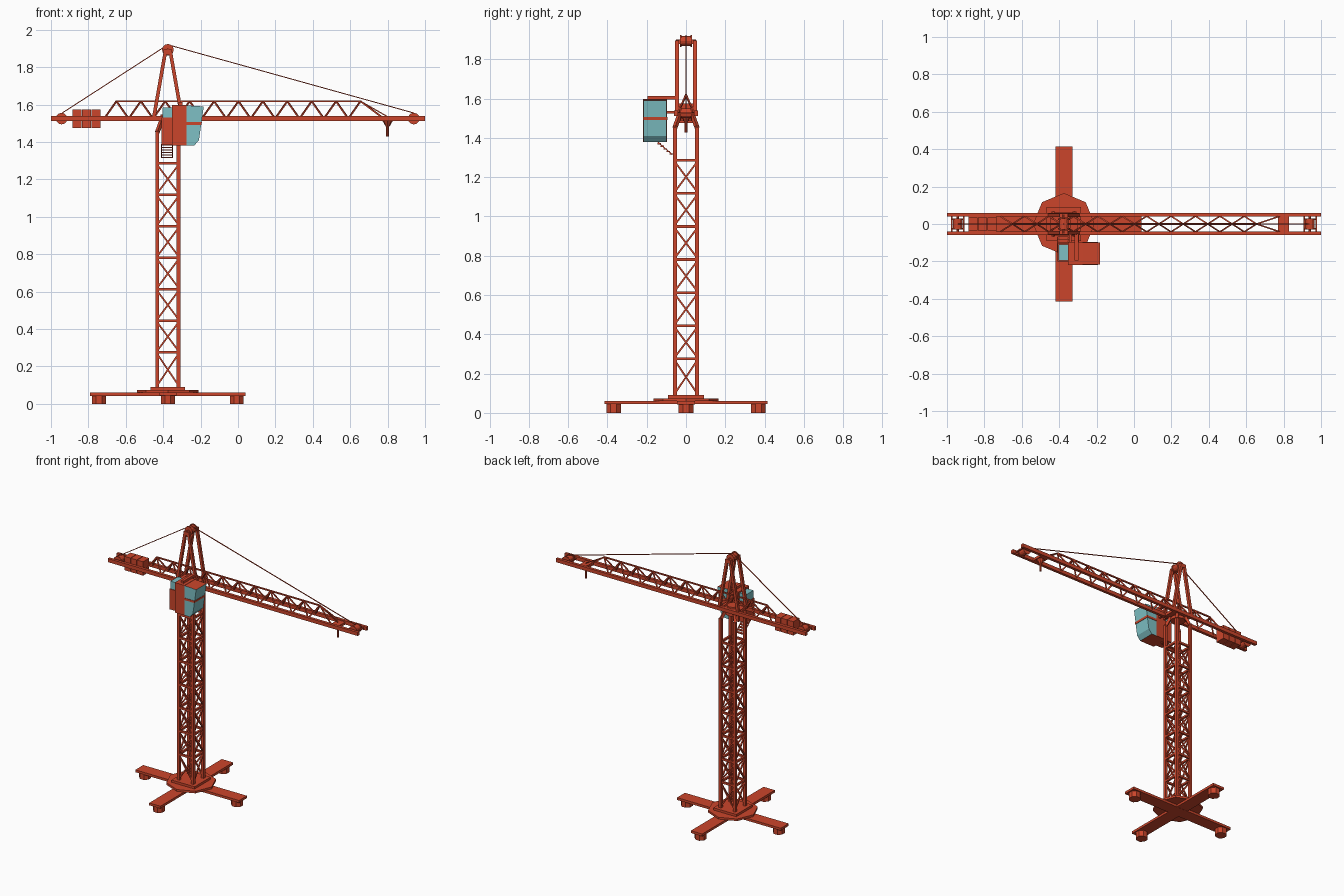
import bpy, bmesh, math
from mathutils import Vector, Matrix

cube = bpy.data.objects.get("Cube")
if cube:
    bpy.data.objects.remove(cube)


def material(name, rgb):
    m = bpy.data.materials.new(name)
    m.use_nodes = True
    m.diffuse_color = (*rgb, 1)
    m.node_tree.nodes["Principled BSDF"].inputs["Base Color"].default_value = (*rgb, 1)
    return m


RED = material("crane red", (0.6, 0.06, 0.024))
GLASS = material("window blue", (0.21, 0.53, 0.56))
CX = -0.375          # tower axis
JZ = 1.525           # jib rail height


class Part:
    """Collects simple solids into one named object."""

    def __init__(self, name, *mats):
        self.name, self.mats, self.bm = name, mats or (RED,), bmesh.new()

    def box(self, x, y, z):
        lo, hi = zip(x, y, z)
        mid = [(a + b) / 2 for a, b in zip(lo, hi)]
        size = [b - a for a, b in zip(lo, hi)]
        m = Matrix.Translation(mid) @ Matrix.Diagonal((*size, 1))
        return bmesh.ops.create_cube(self.bm, size=1, matrix=m)["verts"]

    def bar(self, a, b, w, h=None):
        a, b = Vector(a), Vector(b)
        d = b - a
        rot = d.to_track_quat('Z', 'Y').to_matrix().to_4x4()
        m = Matrix.Translation((a + b) / 2) @ rot @ Matrix.Diagonal((w, h or w, d.length, 1))
        bmesh.ops.create_cube(self.bm, size=1, matrix=m)

    def disc(self, at, r, depth, sides=8, axis='Z', r2=None, turn=0.0):
        rot = Matrix.Rotation(math.pi / 2, 4, 'X') if axis == 'Y' else Matrix.Identity(4)
        m = Matrix.Translation(at) @ rot @ Matrix.Rotation(turn, 4, 'Z')
        bmesh.ops.create_cone(self.bm, cap_ends=True, segments=sides, radius1=r,
                              radius2=r if r2 is None else r2, depth=depth, matrix=m)

    def prism(self, profile, y0, y1):
        f = self.bm.faces.new([self.bm.verts.new((x, y0, z)) for x, z in profile])
        out = bmesh.ops.extrude_face_region(self.bm, geom=[f])["geom"]
        for v in out:
            if isinstance(v, bmesh.types.BMVert):
                v.co.y = y1

    def done(self):
        bmesh.ops.recalc_face_normals(self.bm, faces=self.bm.faces)
        me = bpy.data.meshes.new(self.name)
        self.bm.to_mesh(me)
        self.bm.free()
        for m in self.mats:
            me.materials.append(m)
        ob = bpy.data.objects.new(self.name, me)
        bpy.context.collection.objects.link(ob)
        return ob


# Cross-shaped base with feet
p = Part("base_beams")
p.box((CX - 0.415, CX + 0.415), (-0.045, 0.045), (0.043, 0.06))
p.box((CX - 0.045, CX + 0.045), (-0.415, 0.415), (0.044, 0.061))
p.done()
p = Part("feet")
for dx, dy in ((1, 0), (-1, 0), (0, 1), (0, -1)):
    p.disc((CX + dx * 0.368, dy * 0.368, 0.022), 0.04, 0.044, turn=math.pi / 8)
p.done()
p = Part("base_plates")
p.disc((CX, 0, 0.067), 0.165, 0.015)
p.box((CX - 0.092, CX + 0.092), (-0.092, 0.092), (0.074, 0.091))
p.done()

# Tower legs, tapering in to the slewing ring
p = Part("tower_legs")
L = 0.057
corners = [(1, 1), (-1, 1), (-1, -1), (1, -1)]
for sx, sy in corners:
    x, y = CX + sx * L, sy * L
    p.box((x - 0.01, x + 0.01), (y - 0.01, y + 0.01), (0.09, 1.46))
    p.bar((x, y, 1.45), (CX + sx * 0.03, sy * 0.03, 1.525), 0.018)
p.done()

# Tower lattice: rings and crossed braces on all four sides
p = Part("tower_lattice")
levels = [0.09] + [0.275 + 0.1685 * i for i in range(7)]
for i, z in enumerate(levels):
    for (ax, ay), (bx, by) in zip(corners, corners[1:] + corners[:1]):
        a, b = Vector((CX + ax * L, ay * L, 0)), Vector((CX + bx * L, by * L, 0))
        up = Vector((0, 0, 1))
        if i:
            p.bar(a + up * z, b + up * z, 0.014)
            lo, hi = levels[i - 1] + 0.008, z - 0.008
            p.bar(a + up * lo, b + up * hi, 0.009)
            if i > 1 or ay == by:
                p.bar(b + up * lo, a + up * hi, 0.009)
p.done()

# Slewing ring
p = Part("slewing_ring")
p.disc((CX, 0, 1.495), 0.05, 0.02, 12)
p.disc((CX, 0, 1.525), 0.04, 0.045, 12)
p.box((CX - 0.075, CX + 0.075), (-0.045, 0.045), (1.515, 1.535))
p.done()

# Jib rails with end ties
p = Part("jib_rails")
for s in (-1, 1):
    p.box((-1, 1), (s * 0.05 - 0.01, s * 0.05 + 0.01), (JZ - 0.013, JZ + 0.013))
    for x in (0.975, 0.91):
        p.bar((s * x, -0.05, JZ), (s * x, 0.05, JZ), 0.008)
p.done()

# Triangular truss above the rails
p = Part("jib_truss")
TOP, STEP = 1.618, 0.1305
p.bar((-0.65, 0, TOP), (0.655, 0, TOP), 0.009)
for i in range(11):
    x = -0.65 + STEP * i
    for s in (-1, 1):
        for d in (-1, 1):
            reach = 0.125 if (i == 10 and d == 1) else STEP / 2
            p.bar((x, 0, TOP), (x + d * reach, s * 0.042, JZ), 0.008)
p.bar((0.655, 0, TOP), (0.8, 0, JZ + 0.01), 0.006)
p.done()

# A-frame
p = Part("a_frame")
for s in (-1, 1):
    for d in (-1, 1):
        p.bar((CX + d * 0.078, s * 0.046, JZ - 0.01), (CX + d * 0.012, s * 0.046, 1.89), 0.019, 0.019)
    p.box((CX - 0.022, CX + 0.022), (s * 0.046 - 0.01, s * 0.046 + 0.01), (1.868, 1.895))
p.bar((CX, -0.05, 1.885), (CX, 0.05, 1.885), 0.014)
p.done()

# Cable wheels
p = Part("cable_wheels")
for x, z in ((CX, 1.893), (-0.943, JZ), (0.94, JZ)):
    p.disc((x, 0, z), 0.025, 0.05, 12, 'Y')
    for s in (-1, 1):
        p.disc((x, s * 0.026, z), 0.031, 0.007, 12, 'Y')
    p.disc((x, 0, z), 0.007, 0.1, 8, 'Y')
p.done()

# Stay cables
p = Part("stay_cables")
for x in (-0.94, 0.94):
    p.bar((CX, 0, 1.92), (x, 0, 1.555), 0.005)
p.done()

# Counterweights
p = Part("counterweights")
for i in range(3):
    x = -0.884 + i * 0.051
    p.box((x, x + 0.047), (-0.035, 0.035), (1.475, 1.575))
p.box((-0.884, -0.735), (-0.04, 0.04), (1.517, 1.533))
p.done()

# Trolley and hook block
p = Part("trolley")
p.box((0.77, 0.83), (-0.04, 0.04), (1.512, 1.53))
p.disc((0.8, 0, 1.497), 0.01, 0.03, 8, r2=0.027)
p.disc((0.8, 0, 1.46), 0.008, 0.064, 8)
p.done()

# Operator cab: solid rear, glazed nose with red roof and floor
Y0, Y1 = -0.218, -0.097
p = Part("cab_body")
p.box((-0.353, -0.275), (Y0, Y1), (1.38, 1.597))
p.box((-0.408, -0.35), (-0.2, -0.105), (1.383, 1.53))
p.done()
p = Part("cab_nose", RED, GLASS)
p.prism([(-0.276, 1.595), (-0.183, 1.59), (-0.209, 1.41), (-0.235, 1.38), (-0.276, 1.38)],
        Y0 + 0.001, Y1 - 0.001)
ob = p.done()
for f in ob.data.polygons:
    f.material_index = 0 if abs(f.normal.z) > 0.9 else 1
p = Part("cab_window_band")
p.prism([(-0.276, 1.507), (-0.193, 1.507), (-0.195, 1.492), (-0.276, 1.492)], Y0 - 0.002, Y1 + 0.002)
p.done()
p = Part("cab_rear_window", GLASS)
p.box((-0.403, -0.353), (-0.195, -0.11), (1.53, 1.585))
p.done()

# Brackets holding the cab to the jib
p = Part("cab_brackets")
p.box((-0.318, -0.298), (-0.195, -0.05), (1.595, 1.613))
for x in (-0.34, -0.3):
    p.bar((x, -0.11, 1.53), (x, -0.05, 1.53), 0.014)
p.done()

# Access steps from the tower up to the cab
p = Part("access_steps")
N = 6
for i in range(N):
    y, z = -0.075 - 0.015 * i, 1.318 + 0.013 * i
    p.box((-0.408, -0.35), (y - 0.009, y + 0.009), (z - 0.003, z + 0.003))
for x in (-0.408, -0.35):
    p.bar((x, -0.07, 1.315), (x, -0.152, 1.386), 0.005)
p.done()
